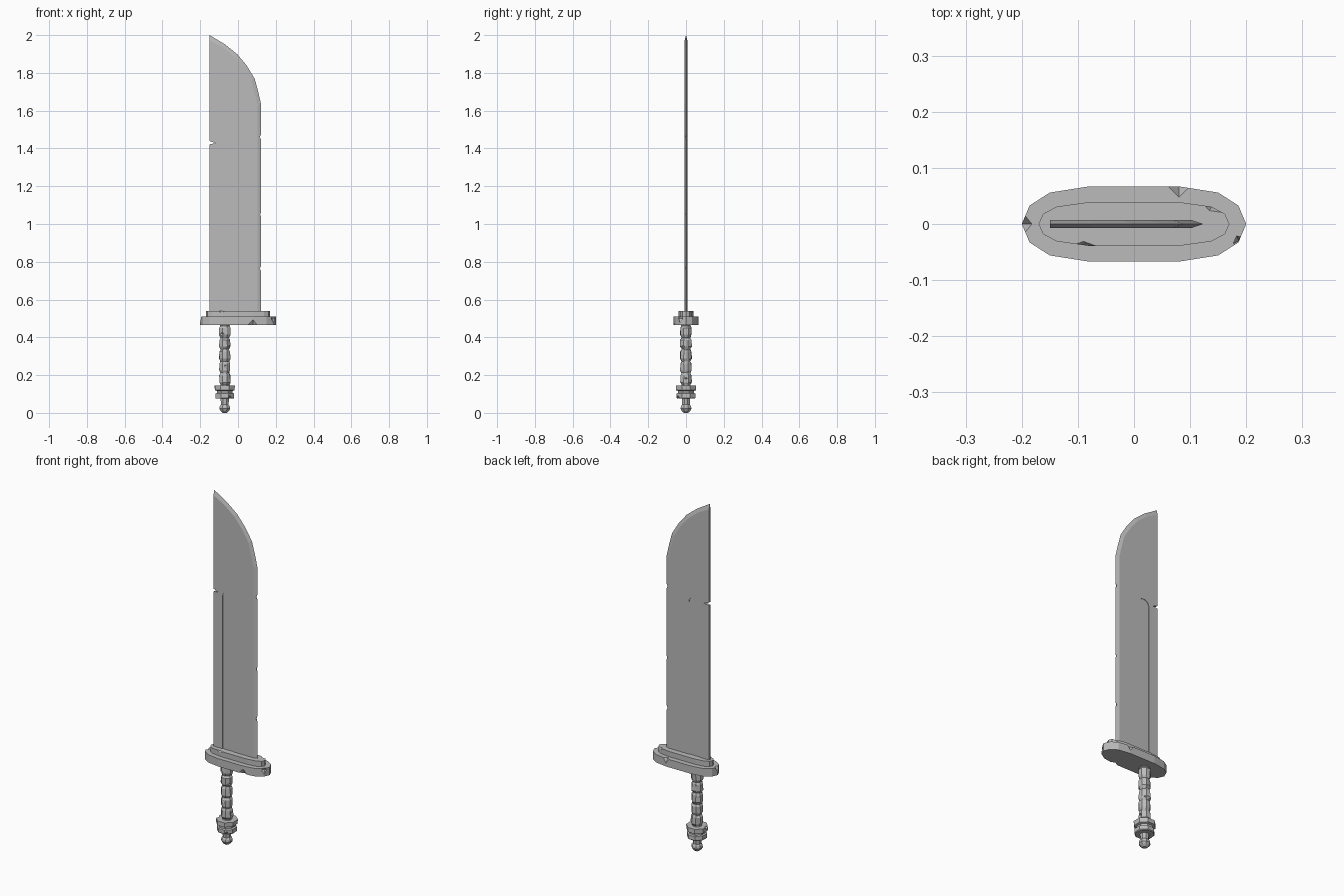
import bpy, bmesh, math, random
from mathutils import Vector, Matrix

random.seed(4)
if "Cube" in bpy.data.objects:
    bpy.data.objects.remove(bpy.data.objects["Cube"])

steel = bpy.data.materials.new("worn_grey_steel")
steel.use_nodes = True
GREY = (0.5, 0.5, 0.5, 1)
steel.diffuse_color = GREY
steel.node_tree.nodes["Principled BSDF"].inputs["Base Color"].default_value = GREY


def finish(name, bm):
    bmesh.ops.recalc_face_normals(bm, faces=bm.faces)
    mesh = bpy.data.meshes.new(name)
    bm.to_mesh(mesh)
    bm.free()
    mesh.materials.append(steel)
    obj = bpy.data.objects.new(name, mesh)
    bpy.context.collection.objects.link(obj)
    return obj


def loft(name, rings):
    """Skin a stack of equal-length point rings and cap both ends."""
    bm = bmesh.new()
    rows = [[bm.verts.new(p) for p in ring] for ring in rings]
    n = len(rows[0])
    for a, b in zip(rows, rows[1:]):
        for i in range(n):
            j = (i + 1) % n
            bm.faces.new((a[i], a[j], b[j], b[i]))
    bm.faces.new(rows[0][::-1])
    bm.faces.new(rows[-1])
    return finish(name, bm)


def carve(obj, cutter):
    """Subtract a temporary cutter and discard it."""
    mod = obj.modifiers.new("cut", 'BOOLEAN')
    mod.operation, mod.solver, mod.object = 'DIFFERENCE', 'EXACT', cutter
    cutter.hide_render = True
    bpy.context.view_layer.objects.active = obj
    bpy.ops.object.modifier_apply(modifier=mod.name)
    bpy.data.objects.remove(cutter)


def chip(obj, pos, size, turn=(0, 0, 0)):
    """Knock a diamond-shaped notch out of an edge."""
    bm = bmesh.new()
    bmesh.ops.create_icosphere(bm, subdivisions=1, radius=1)
    bm.clear()
    tips = [Vector(v) for v in ((1, 0, 0), (-1, 0, 0), (0, 1, 0), (0, -1, 0), (0, 0, 1), (0, 0, -1))]
    for t in tips:
        bm.verts.new(t)
    bmesh.ops.convex_hull(bm, input=bm.verts)
    rot = Matrix.Identity(4)
    for angle, axis in zip(turn, 'XYZ'):
        rot = Matrix.Rotation(math.radians(angle), 4, axis) @ rot
    bm.transform(Matrix.Translation(pos) @ rot @ Matrix.Diagonal((*size, 1)))
    carve(obj, finish("chip_cutter", bm))


# Blade: flat sides, square spine, bevelled cutting edge
SPINE, BASE, HALF, BEVEL = -0.15, 0.52, 0.007, 0.02
edge = [Vector(p) for p in ((0.123, BASE), (0.123, 1.63), (0.107, 1.7), (0.088, 1.77),
                            (0.045, 1.84), (-0.005, 1.9), (-0.07, 1.952), (SPINE, 2.0))]
inner = []
for i, p in enumerate(edge):
    t = (edge[min(i + 1, len(edge) - 1)] - edge[max(i - 1, 0)]).normalized()
    inner.append(p + BEVEL * Vector((-t.y, t.x)))
inner[0].y = BASE
inner[-1] = Vector((SPINE, 1.972))

bm = bmesh.new()
tip = [bm.verts.new((p.x, 0, p.y)) for p in edge]
sides = []
for y in (-HALF, HALF):
    row = [bm.verts.new((p.x, y, p.y)) for p in inner]
    heel = bm.verts.new((SPINE, y, BASE))
    bm.faces.new(row + [heel])
    for i in range(len(row) - 1):
        bm.faces.new((row[i], row[i + 1], tip[i + 1], tip[i]))
    sides.append((row, heel))
(front, heel_f), (back, heel_b) = sides
bm.faces.new((heel_f, front[-1], tip[-1], back[-1], heel_b))
bm.faces.new((heel_f, front[0], tip[0], back[0], heel_b))
blade = finish("blade", bm)

# Round-topped fuller on both sides
arch = [(-0.058 + 0.035 * math.cos(a), 1.41 + 0.035 * math.sin(a))
        for a in (math.pi * k / 8 for k in range(9))]
slot = arch + [(-0.093, 0.4), (-0.023, 0.4)]
for s in (-1, 1):
    carve(blade, loft("fuller_cutter", [[(x, s * y, z) for x, z in slot] for y in (0.004, 0.03)]))

# Nicks along spine and cutting edge
chip(blade, (SPINE, 0, 1.43), (0.034, 0.1, 0.009), (0, 4, 0))
for z, depth in ((1.46, 0.012), (1.05, 0.009), (0.765, 0.012)):
    chip(blade, (0.126, 0, z), (depth, 0.05, 0.02))


# Guard and collar: fourteen-sided long ovals
def oval(name, quarter, z0, z1):
    right = quarter + [(x, -y) for x, y in quarter[:0:-1]]
    half = [(x, y) for x, y in quarter]
    pts = half + [(-x, y) for x, y in half[::-1]]
    pts += [(-x, -y) for x, y in half[1:]] + [(x, -y) for x, y in half[:0:-1]]
    return loft(name, [[(x, y, z) for x, y in pts] for z in (z0, z1)])


guard = oval("guard", [(0.2, 0), (0.186, 0.033), (0.15, 0.056), (0.08, 0.067)], 0.465, 0.51)
collar = oval("collar", [(0.17, 0), (0.162, 0.018), (0.138, 0.031), (0.08, 0.039)], 0.505, 0.54)
chip(guard, (-0.2, 0, 0.51), (0.018, 0.022, 0.03))
chip(guard, (0.08, 0.068, 0.512), (0.022, 0.022, 0.03))
chip(guard, (0.187, -0.03, 0.5), (0.018, 0.016, 0.025), (0, 0, 25))
chip(guard, (0.08, -0.067, 0.463), (0.03, 0.015, 0.03))
chip(collar, (0.138, 0.031, 0.54), (0.022, 0.008, 0.014), (0, 0, -28))
chip(collar, (-0.09, -0.039, 0.54), (0.022, 0.008, 0.012))

# Grip and pommel: faceted turned shapes with uneven wear
GRIP_X = -0.07


def turned(name, profile, sides, wear=0.0, twist=0.0):
    rings = []
    for k, (r, z) in enumerate(profile):
        ring = []
        for i in range(sides):
            a = 2 * math.pi * (i + 0.5) / sides + twist * k
            rr = r * (1 + random.uniform(-wear, wear))
            ring.append((GRIP_X + rr * math.cos(a), rr * math.sin(a), z))
        rings.append(ring)
    return loft(name, rings)


grip_profile = [(0.028, 0.14)]
for k in range(5):
    z = 0.15 + 0.063 * k
    grip_profile += [(0.026, z), (0.032, z + 0.012), (0.031, z + 0.048), (0.025, z + 0.058)]
grip_profile.append((0.029, 0.468))
grip = turned("grip", grip_profile, 8, wear=0.09)
for k in range(8):
    a = 2.4 * k
    chip(grip, (GRIP_X + 0.033 * math.cos(a), 0.033 * math.sin(a), 0.18 + 0.034 * k),
         (0.01, 0.018, 0.012), (0, 20, math.degrees(a)))

pommel_ring = turned("pommel_ring", [(0.05, 0.076), (0.053, 0.08), (0.053, 0.102), (0.045, 0.106),
                                     (0.045, 0.116), (0.057, 0.12), (0.057, 0.145)], 8, wear=0.03)
chip(pommel_ring, (GRIP_X - 0.055, -0.01, 0.142), (0.015, 0.02, 0.015))
chip(pommel_ring, (GRIP_X + 0.03, -0.045, 0.08), (0.02, 0.014, 0.015))
turned("pommel_knob", [(0.012, 0), (0.024, 0.01), (0.031, 0.022), (0.029, 0.034),
                       (0.022, 0.044), (0.024, 0.08)], 8)
